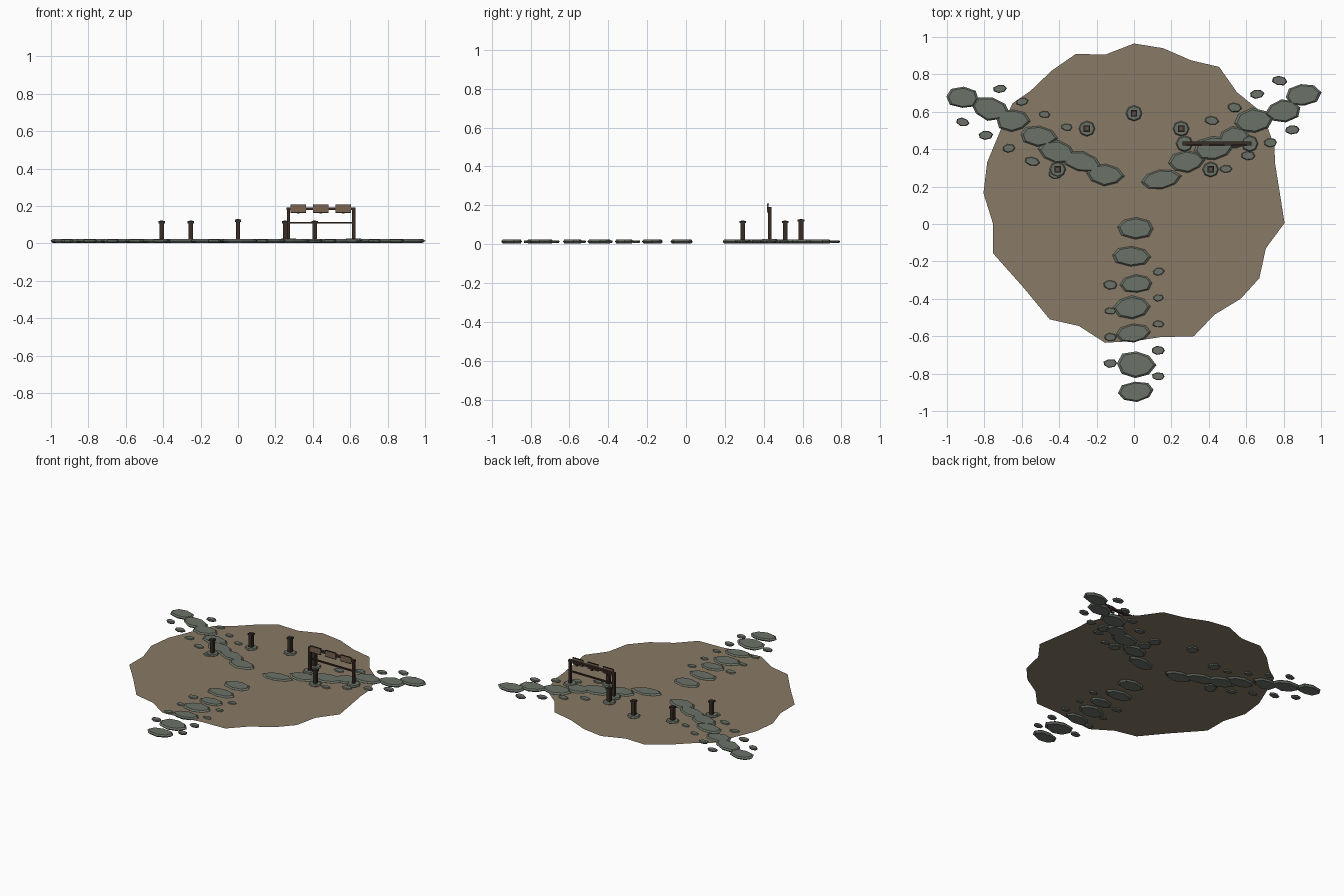
import bpy, bmesh, math, random
from mathutils import Matrix, Vector

if "Cube" in bpy.data.objects:
    bpy.data.objects.remove(bpy.data.objects["Cube"])

random.seed(4)


def material(name, rgb):
    m = bpy.data.materials.new(name)
    m.diffuse_color = (*rgb, 1)
    m.use_nodes = True
    m.node_tree.nodes["Principled BSDF"].inputs["Base Color"].default_value = m.diffuse_color
    return m


EARTH = material("dry_earth", (0.25, 0.195, 0.132))
STONE = material("grey_green_stone", (0.145, 0.17, 0.138))
WOOD = material("dark_wood", (0.04, 0.026, 0.019))
BOARD = material("tan_board", (0.19, 0.125, 0.08))
METAL = material("dull_metal", (0.10, 0.085, 0.08))


def finish(name, bm, mat):
    bmesh.ops.recalc_face_normals(bm, faces=bm.faces)
    me = bpy.data.meshes.new(name)
    bm.to_mesh(me)
    bm.free()
    me.materials.append(mat)
    ob = bpy.data.objects.new(name, me)
    bpy.context.collection.objects.link(ob)
    return ob


def box(name, centre, size, mat):
    bm = bmesh.new()
    bmesh.ops.create_cube(bm, size=1, matrix=Matrix.Translation(centre) @ Matrix.Diagonal((*size, 1)))
    return finish(name, bm, mat)


def stone(name, x, y, rx, ry, z0, z1, turn=0.0, n=8, jitter=0.10):
    """Flat faceted slab: narrow foot, wide middle, chamfered top."""
    bm = bmesh.new()
    c, s = math.cos(turn), math.sin(turn)
    radii = [1 + random.uniform(-jitter, jitter * 0.6) for _ in range(n)]
    rings = []
    for t, k in ((0, 0.84), (0.55, 1.0), (1, 0.86)):
        ring = []
        for i, r in enumerate(radii):
            a = 2 * math.pi * i / n
            px, py = rx * r * k * math.cos(a), ry * r * k * math.sin(a)
            ring.append(bm.verts.new((x + px * c - py * s, y + px * s + py * c, z0 + t * (z1 - z0))))
        rings.append(ring)
    for lo, hi in zip(rings, rings[1:]):
        for i in range(n):
            j = (i + 1) % n
            bm.faces.new((lo[i], lo[j], hi[j], hi[i]))
    bm.faces.new(rings[0])
    bm.faces.new(rings[-1])
    return finish(name, bm, STONE)


# Ground sheet with an irregular edge
EDGE = [(0, .965), (.155, .94), (.305, .875), (.455, .84), (.55, .705), (.685, .595), (.75, .42),
        (.755, .32), (.805, .005), (.705, -.13), (.67, -.29), (.57, -.40), (.43, -.485),
        (.32, -.60), (.14, -.605), (.01, -.625), (-.155, -.635), (-.295, -.545), (-.45, -.51),
        (-.595, -.335), (-.755, -.155), (-.755, .005), (-.805, .165), (-.785, .33), (-.71, .51),
        (-.65, .645), (-.555, .71), (-.44, .82), (-.31, .91), (-.155, .905)]
bm = bmesh.new()
rim = [bm.verts.new((x, y, 0.013)) for x, y in EDGE]
hub = bm.verts.new((0, 0.16, 0.0135))
for i, v in enumerate(rim):
    bm.faces.new((hub, v, rim[(i + 1) % len(rim)]))
finish("ground", bm, EARTH)

# Three stepping-stone paths: x, y, half width, half depth
PATHS = {
    "south": (0.0, [(.01, -.02, .102, .06), (-.015, -.17, .108, .055), (.015, -.32, .088, .05),
                    (-.01, -.445, .10, .064), (-.005, -.585, .096, .05), (.01, -.75, .107, .076),
                    (.01, -.895, .102, .056)]),
    "east": (0.15, [(.145, .24, .107, .056), (.285, .335, .098, .058), (.425, .405, .105, .066),
                    (.535, .46, .09, .06), (.64, .55, .112, .068), (.80, .605, .098, .064),
                    (.90, .69, .098, .062)]),
    "west": (-0.15, [(-.155, .265, .107, .06), (-.285, .335, .108, .052), (-.41, .385, .10, .06),
                     (-.51, .47, .102, .054), (-.65, .555, .092, .062), (-.77, .615, .107, .062),
                     (-.915, .675, .09, .058)]),
}
for side, (turn, spots) in PATHS.items():
    for i, (x, y, rx, ry) in enumerate(spots):
        stone(f"{side}_path_stone_{i + 1}", x, y, rx, ry, 0.003, 0.023, turn + random.uniform(-.1, .1))

# Small pebbles beside the paths
pebbles = [(.13 if i % 2 == 0 else -.127, -.255 - i * .07) for i in range(9)]
pebbles += [(.415 + i * .121, .553 + i * .071) for i in range(4)]
pebbles += [(.49 + i * .119, .295 + i * .07) for i in range(4)]
pebbles += [(-.36 - i * .119, .518 + i * .068) for i in range(4)]
pebbles += [(-.42 - i * .124, .265 + i * .07) for i in range(5)]
for i, (x, y) in enumerate(pebbles):
    r = random.uniform(.029, .042)
    stone(f"pebble_{i + 1}", x, y, r, r * .62, 0.006, 0.02, random.uniform(-.2, .2), 7)

# Standing posts on round stone footings
for i, (x, y) in enumerate([(0, .592), (-.252, .51), (.252, .51), (-.408, .292), (.41, .292)]):
    top = .128 if i == 0 else .12
    stone(f"post_footing_{i + 1}", x, y, .044, .042, 0.006, 0.024, 0, 8, 0.03)
    box(f"post_{i + 1}", (x, y, (top + .01) / 2), (.024, .024, top - .01), WOOD)
    box(f"post_cap_{i + 1}", (x, y, top - .006), (.034, .034, .012), WOOD)
    box(f"post_cap_plate_{i + 1}", (x, y, top + .001), (.016, .016, .004), METAL)

# Sign frame: two uprights, two rails and three boards
GY = .43
for side, x in (("left", .27), ("right", .618)):
    stone(f"{side}_frame_footing", x, GY, .046, .044, 0.006, 0.026, 0, 8, 0.03)
    box(f"{side}_frame_upright", (x, GY, .1), (.018, .018, .18), WOOD)
box("top_rail", (.444, GY, .186), (.368, .02, .013), WOOD)
box("lower_rail", (.444, GY, .111), (.348, .012, .009), WOOD)
for i, x in enumerate((.322, .443, .563)):
    box(f"sign_board_{i + 1}", (x, GY - .009, .186), (.082, .008, .044), BOARD)
    for z in (.165, .207):
        box(f"sign_board_trim_{i + 1}", (x, GY - .009, z), (.084, .010, .004), WOOD)
    box(f"sign_hanger_{i + 1}", (x, GY + .006, .176), (.012, .008, .03), WOOD)
